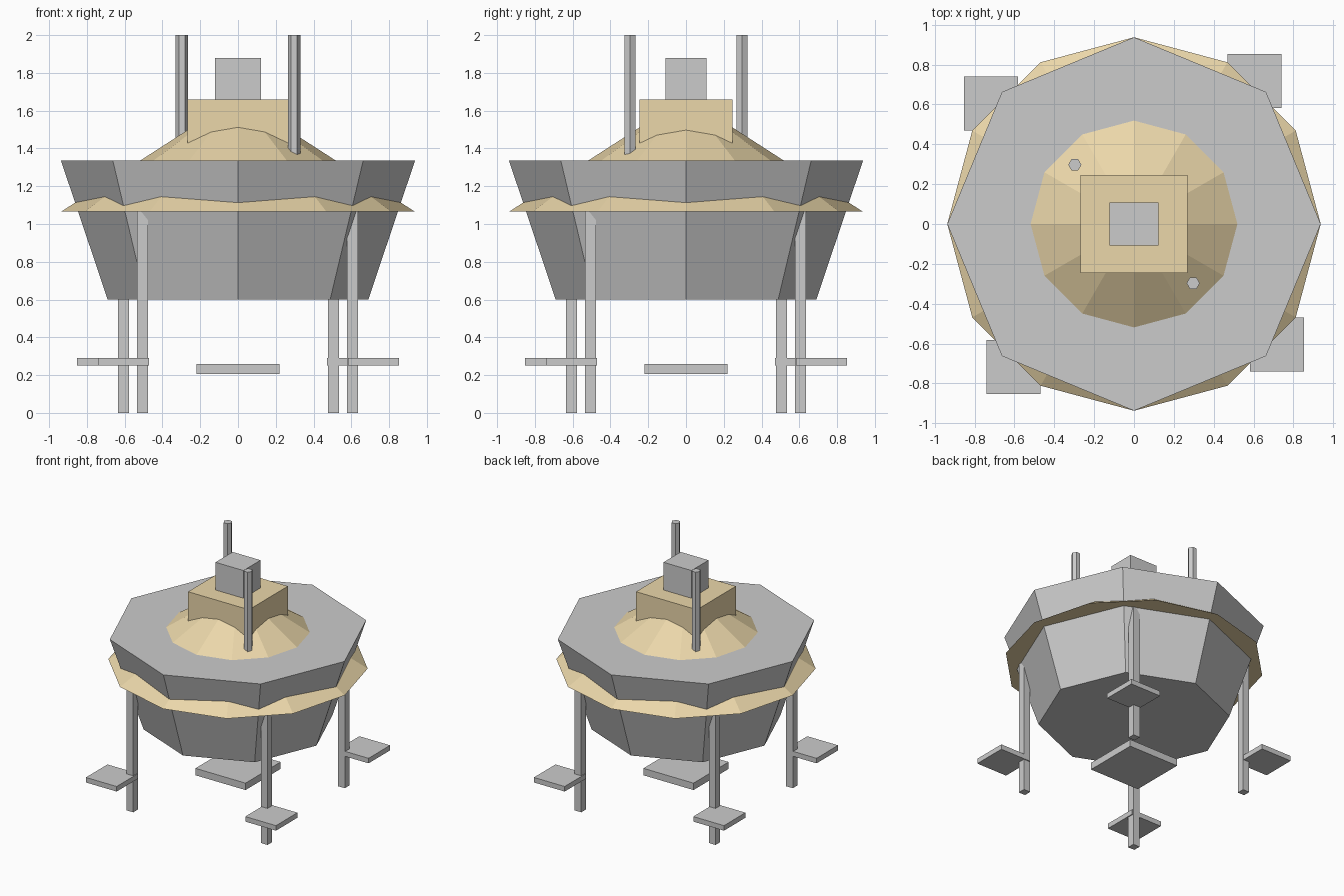
import bpy
from math import radians
from mathutils import Matrix

if "Cube" in bpy.data.objects:
    bpy.data.objects.remove(bpy.data.objects["Cube"])

gold = bpy.data.materials.new("gold")
gold.diffuse_color = (0.83, 0.68, 0.40, 1)
gold.use_nodes = True
gold.node_tree.nodes["Principled BSDF"].inputs["Base Color"].default_value = gold.diffuse_color


def finish(name, mat):
    ob = bpy.context.object
    ob.name = name
    if mat:
        ob.data.materials.append(mat)
    return ob


def frustum(name, sides, r1, r2, z0, z1, xy=(0, 0), turn=0, mat=None):
    bpy.ops.mesh.primitive_cone_add(vertices=sides, radius1=r1, radius2=r2, depth=z1 - z0,
                                    location=(xy[0], xy[1], (z0 + z1) / 2),
                                    rotation=(0, 0, radians(turn)))
    return finish(name, mat)


def box(name, xy, size, z0, z1, mat=None):
    bpy.ops.mesh.primitive_cube_add(size=1, location=(xy[0], xy[1], (z0 + z1) / 2))
    ob = finish(name, mat)
    ob.data.transform(Matrix.Diagonal((size[0], size[1], z1 - z0, 1)))
    return ob


# Octagonal hull, and the 12-sided cone whose rim pokes through it
frustum("hull", 8, 0.69, 0.937, 0.60, 1.335)
frustum("gold_cone", 12, 0.937, 0, 1.065, 1.67, mat=gold)

# Stacked boxes on top
box("upper_cabin", (0, 0), (0.535, 0.49), 1.33, 1.66, gold)
box("top_hatch", (0, 0), (0.245, 0.215), 1.60, 1.88)

# Hexagonal antennas
for name, s in (("front_antenna", 1), ("back_antenna", -1)):
    frustum(name, 6, 0.033, 0.033, 1.33, 2.0, (0.297 * s, -0.297 * s), 30)

# Legs and foot pads, repeated by quarter turns
for i in range(4):
    turn = Matrix.Rotation(radians(90 * i), 3, 'Z')
    leg = turn.col[0] * 0.506 + turn.col[1] * 0.605
    pad = turn.col[0] * 0.605 + turn.col[1] * 0.717
    box(f"leg_{i + 1}", leg, (0.058, 0.058), 0, 1.09)
    box(f"foot_pad_{i + 1}", pad, (0.27, 0.27), 0.25, 0.29)

# Plate hanging below the hull
box("engine_plate", (0, 0), (0.44, 0.44), 0.205, 0.26)
